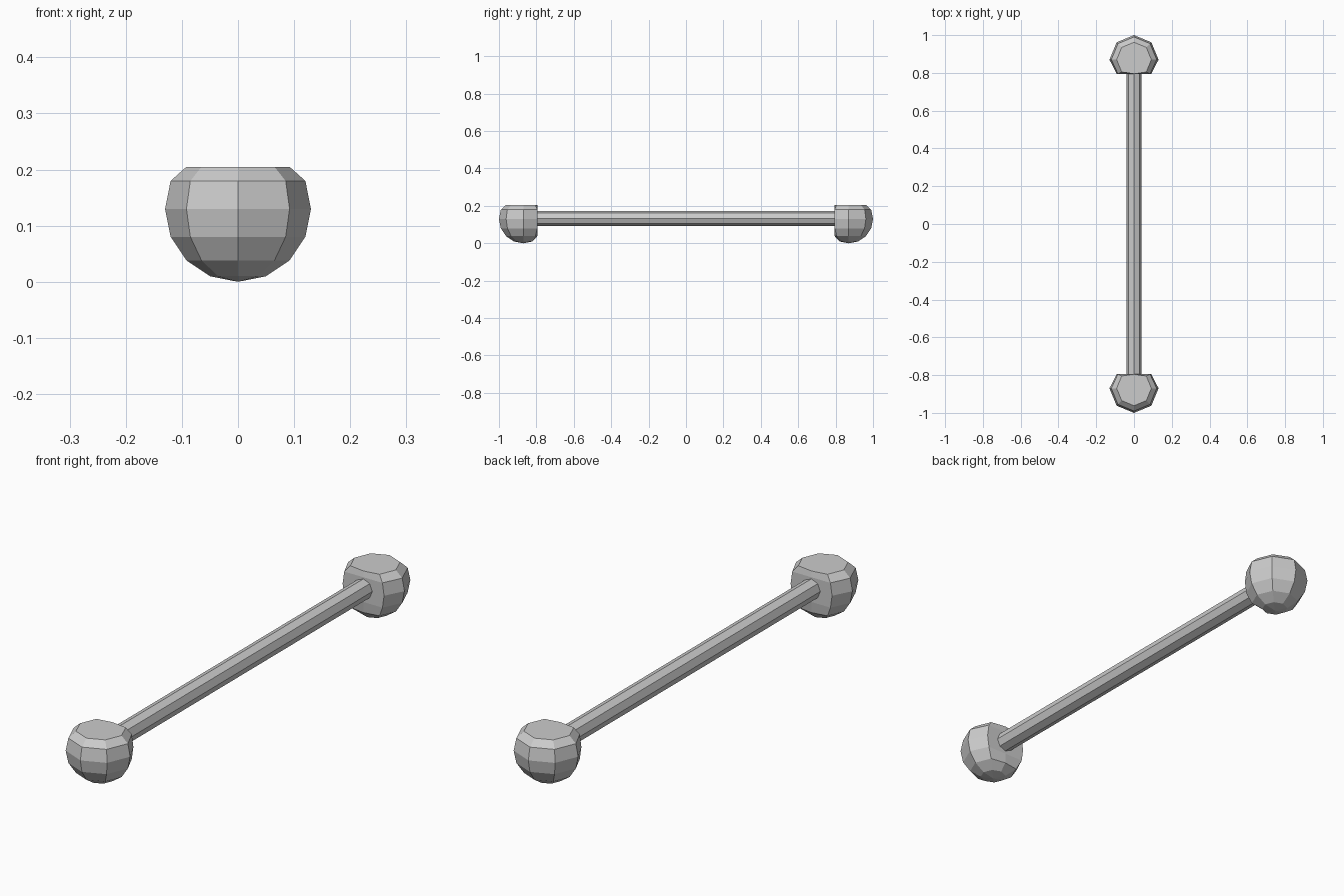
import bpy, bmesh, math
from mathutils import Matrix

if "Cube" in bpy.data.objects:
    bpy.data.objects.remove(bpy.data.objects["Cube"])

R = 0.13       # knob radius, also the height of the bar axis
FLAT = 0.075   # distance from knob centre to its flattened faces
Y = 1 - R      # knob centre along the bar


def finish(name, bm):
    bmesh.ops.recalc_face_normals(bm, faces=bm.faces[:])
    mesh = bpy.data.meshes.new(name)
    bm.to_mesh(mesh)
    bm.free()
    obj = bpy.data.objects.new(name, mesh)
    bpy.context.collection.objects.link(obj)
    return obj


def knob(name, side):
    # Eight-sided ball, vertices pressed flat on top and on the inner side
    bm = bmesh.new()
    bmesh.ops.create_uvsphere(bm, u_segments=8, v_segments=8, radius=R)
    for v in bm.verts:
        v.co.z = min(v.co.z, FLAT)
        v.co.y = side * max(side * v.co.y, -FLAT)
    bmesh.ops.remove_doubles(bm, verts=bm.verts[:], dist=1e-5)
    bmesh.ops.dissolve_limit(bm, angle_limit=math.radians(1),
                             verts=bm.verts[:], edges=bm.edges[:])
    bmesh.ops.translate(bm, verts=bm.verts[:], vec=(0, side * Y, R))
    return finish(name, bm)


knob("front_knob", -1)
knob("back_knob", 1)

# Eight-sided bar joining the knobs
bm = bmesh.new()
bmesh.ops.create_cone(bm, cap_ends=True, segments=8, radius1=0.04, radius2=0.04,
                      depth=2 * (Y - 0.05),
                      matrix=Matrix.Translation((0, 0, R + 0.003)) @ Matrix.Rotation(math.pi / 2, 4, 'X'))
finish("bar", bm)
